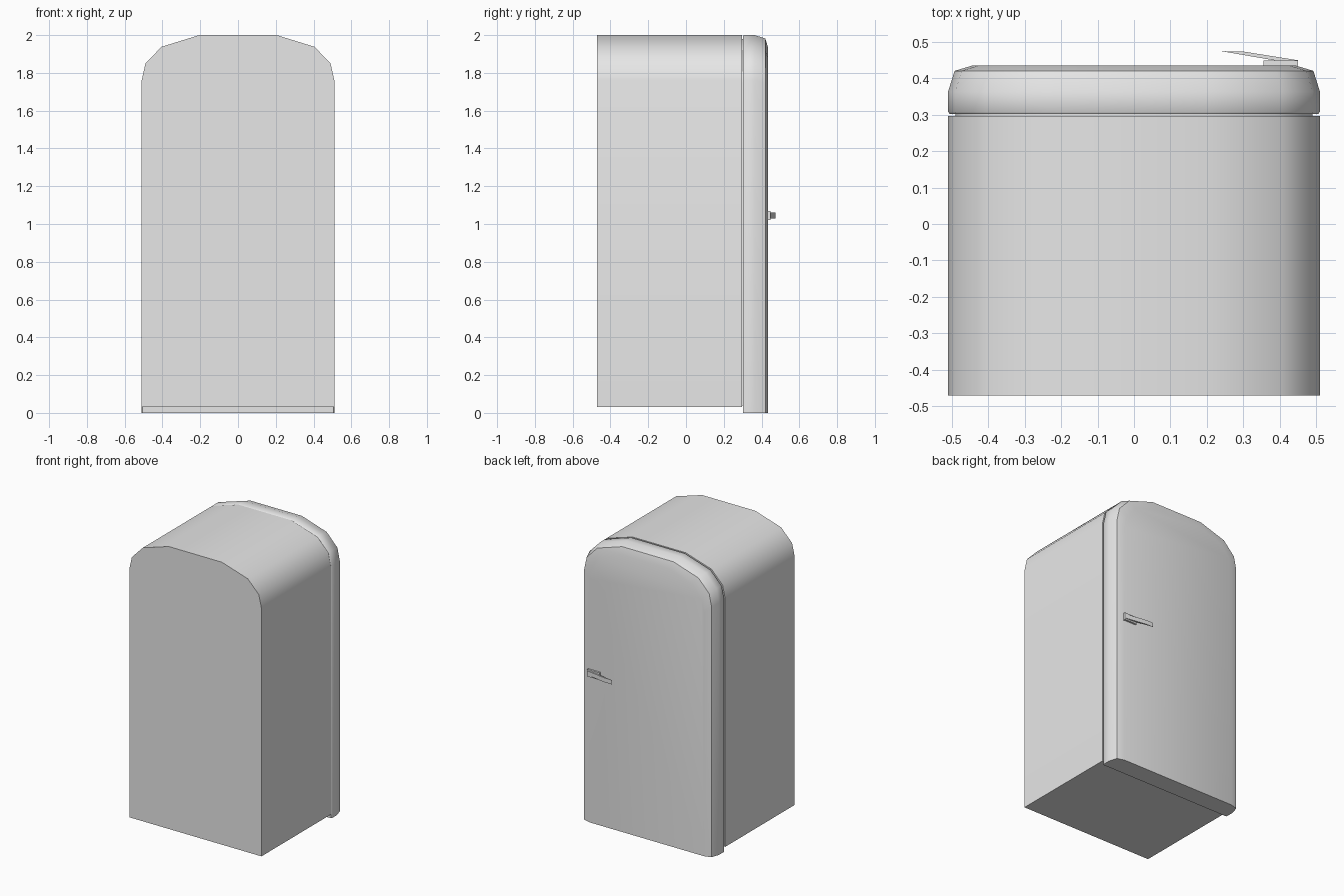
import bpy, bmesh, math

cube = bpy.data.objects.get("Cube")
if cube:
    bpy.data.objects.remove(cube, do_unlink=True)

grey = bpy.data.materials.new("light_grey")
grey.use_nodes = True
grey.diffuse_color = (0.8, 0.8, 0.8, 1)
grey.node_tree.nodes["Principled BSDF"].inputs["Base Color"].default_value = (0.8, 0.8, 0.8, 1)

HALF, TOP = 0.51, 2.0


def finish(name, bm):
    bmesh.ops.recalc_face_normals(bm, faces=bm.faces)
    mesh = bpy.data.meshes.new(name)
    bm.to_mesh(mesh)
    bm.free()
    mesh.materials.append(grey)
    obj = bpy.data.objects.new(name, mesh)
    bpy.context.collection.objects.link(obj)
    bpy.ops.object.select_all(action='DESELECT')
    obj.select_set(True)
    bpy.context.view_layer.objects.active = obj
    bpy.ops.object.shade_smooth_by_angle(angle=math.radians(40))
    return obj


def loft(name, rings):
    """Join equal-length rings of points and cap both ends."""
    bm = bmesh.new()
    loops = [[bm.verts.new(p) for p in ring] for ring in rings]
    n = len(loops[0])
    for a, b in zip(loops, loops[1:]):
        for i in range(n):
            j = (i + 1) % n
            bm.faces.new((a[i], a[j], b[j], b[i]))
    bm.faces.new(loops[0])
    bm.faces.new(loops[-1])
    return finish(name, bm)


def arch(y, bottom, inset=0.0):
    """Arched cabinet outline at depth y, shrunk inwards by inset."""
    right = [(HALF, 1.76), (0.49, 1.85), (0.405, 1.938), (0.205, TOP)]
    half = [(x * (HALF - inset) / HALF, z * (TOP - inset) / TOP) for x, z in right]
    half.insert(0, (HALF - inset, bottom))
    return [(x, y, z) for x, z in half] + [(-x, y, z) for x, z in reversed(half)]


# Cabinet and the recessed seal behind the door
loft("cabinet", [arch(-0.47, 0.03), arch(0.296, 0.03)])
loft("door_seal", [arch(0.29, 0.04, 0.02), arch(0.31, 0.04, 0.02)])

# Door with rounded sides and top, flat underneath
door_steps = [(0.302, 0.004), (0.308, 0), (0.363, 0), (0.42, 0.018), (0.435, 0.068)]
loft("door", [arch(y, 0.0, inset) for y, inset in door_steps])


# Handle: a mounting plate and a slanted lever
def slab(name, plan, low, high):
    return loft(name, [[(x, y, z) for x, y in plan] for z in (low, high)])


slab("handle_mount", [(0.355, 0.43), (0.45, 0.43), (0.45, 0.448), (0.355, 0.448)], 1.02, 1.07)
slab("handle_lever", [(0.24, 0.474), (0.30, 0.473), (0.45, 0.449), (0.39, 0.448)], 1.03, 1.06)
